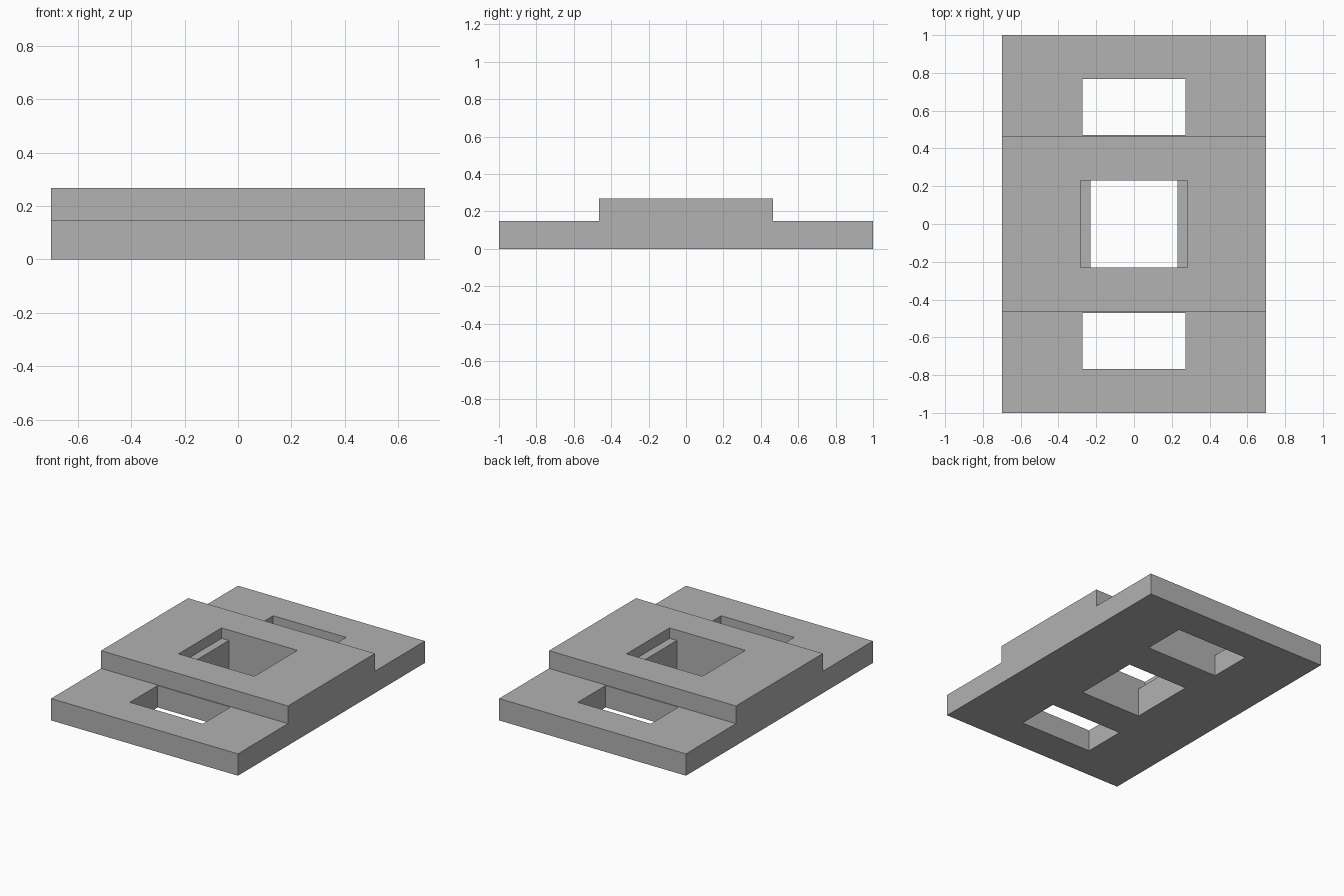
import bpy
import bmesh

# Remove the default cube only
default_cube = bpy.data.objects.get("Cube")
if default_cube:
    bpy.data.objects.remove(default_cube, do_unlink=True)

HALF_WIDTH, HALF_LENGTH = 0.7, 1.0
BASE_TOP, STEP_TOP, STEP_HALF = 0.148, 0.268, 0.465

# Single plain grey
grey = bpy.data.materials.new("plain_grey")
grey.use_nodes = True
colour = (0.445, 0.445, 0.445, 1.0)
grey.diffuse_color = colour
grey.node_tree.nodes["Principled BSDF"].inputs["Base Color"].default_value = colour


def extrude_profile(name, points, half_width):
    """Extrude a side profile of (y, z) points across x."""
    bm = bmesh.new()
    face = bm.faces.new([bm.verts.new((-half_width, y, z)) for y, z in points])
    result = bmesh.ops.extrude_face_region(bm, geom=[face])
    moved = [v for v in result["geom"] if isinstance(v, bmesh.types.BMVert)]
    bmesh.ops.translate(bm, verts=moved, vec=(2 * half_width, 0, 0))
    bmesh.ops.recalc_face_normals(bm, faces=bm.faces)
    mesh = bpy.data.meshes.new(name)
    bm.to_mesh(mesh)
    bm.free()
    mesh.materials.append(grey)
    obj = bpy.data.objects.new(name, mesh)
    bpy.context.collection.objects.link(obj)
    return obj


def cut_opening(target, name, half_width, y0, y1, z0, z1):
    """Cut a rectangular opening through the target."""
    cutter = extrude_profile(name, [(y0, z0), (y1, z0), (y1, z1), (y0, z1)], half_width)
    cutter.hide_render = True
    mod = target.modifiers.new(name, "BOOLEAN")
    mod.operation = "DIFFERENCE"
    mod.solver = "EXACT"
    mod.object = cutter
    bpy.context.view_layer.objects.active = target
    bpy.ops.object.modifier_apply(modifier=mod.name)
    bpy.data.objects.remove(cutter, do_unlink=True)


# Plate with a raised band across its middle
half = [(HALF_LENGTH, 0), (HALF_LENGTH, BASE_TOP), (STEP_HALF, BASE_TOP), (STEP_HALF, STEP_TOP)]
profile = half + [(-y, z) for y, z in reversed(half)]
plate = extrude_profile("stepped_plate", profile, HALF_WIDTH)

# Square central opening, widened near the top to leave two side ledges
cut_opening(plate, "central_opening", 0.23, -0.23, 0.23, -0.1, 0.4)
cut_opening(plate, "ledge_recess", 0.284, -0.23, 0.23, 0.197, 0.4)

# Rectangular slots at the front and back
cut_opening(plate, "back_slot", 0.273, 0.47, 0.767, -0.1, 0.4)
cut_opening(plate, "front_slot", 0.273, -0.767, -0.47, -0.1, 0.4)
